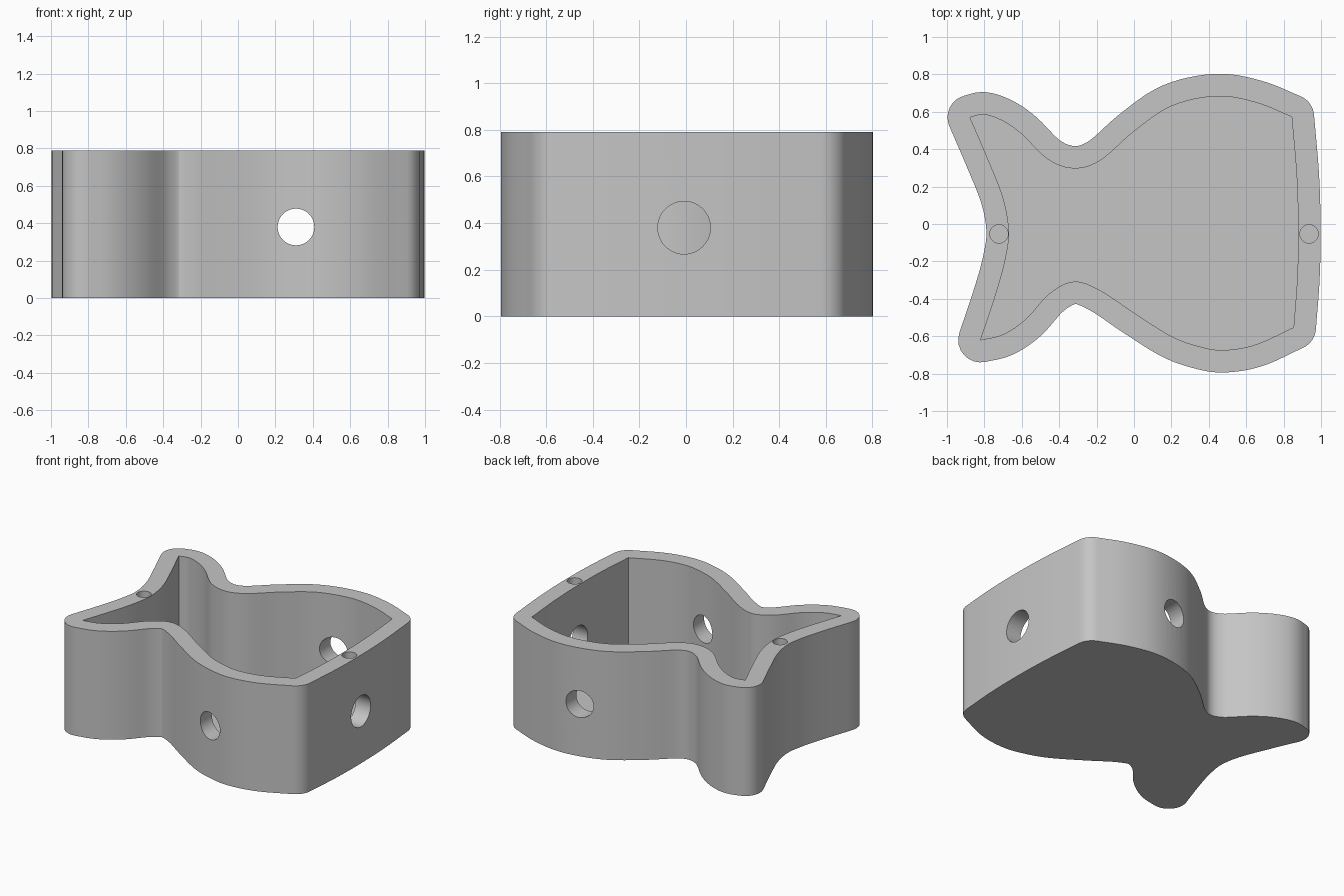
import bpy, bmesh, math
from mathutils import Vector

cube = bpy.data.objects.get("Cube")
if cube:
    bpy.data.objects.remove(cube, do_unlink=True)

HEIGHT, FLOOR, WALL = 0.79, 0.12, 0.12

# Inner outline: four smooth sides meeting at sharp corners, counter-clockwise
nose = [(.853, -.553), (.872, -.3), (.878, -.05), (.87, .25), (.843, .573)]
back = [(.843, .573), (.65, .65), (.44, .683), (.2, .63), (0, .495), (-.18, .34),
        (-.32, .297), (-.46, .345), (-.6, .48), (-.7, .55), (-.8, .585), (-.877, .57)]
tail = [(-.877, .57), (-.78, .345), (-.7, .14), (-.669, -.04), (-.69, -.2),
        (-.74, -.38), (-.82, -.62)]
front = [(-.82, -.62), (-.7, -.59), (-.58, -.51), (-.45, -.37), (-.32, -.308),
         (-.18, -.355), (0, -.475), (.2, -.6), (.35, -.655), (.48, -.674),
         (.65, -.645), (.853, -.553)]


def smooth_side(points, steps=6):
    """Catmull-Rom curve through the points."""
    p = [Vector(q) for q in points]
    p = [2 * p[0] - p[1]] + p + [2 * p[-1] - p[-2]]
    out = []
    for a, b, c, d in zip(p, p[1:], p[2:], p[3:]):
        for i in range(steps):
            t = i / steps
            out.append(b + (c - a) * t / 2 + (a - 2.5 * b + 2 * c - d / 2) * t * t
                       + (1.5 * (b - c) + (d - a) / 2) * t ** 3)
    return out + [p[-2]]


def offset_side(side):
    """Parallel curve one wall thickness outside."""
    out = []
    for i, q in enumerate(side):
        t = (side[min(i + 1, len(side) - 1)] - side[max(i - 1, 0)]).normalized()
        out.append(q + WALL * Vector((t.y, -t.x)))
    return out


def corner_arc(centre, start, end, steps=8):
    """Round the outside of a corner between two offset sides."""
    a, b = start - centre, end - centre
    first = math.atan2(a.y, a.x)
    sweep = (math.atan2(b.y, b.x) - first) % math.tau
    return [centre + WALL * Vector((math.cos(first + sweep * i / steps),
                                    math.sin(first + sweep * i / steps)))
            for i in range(1, steps)]


def prism(name, outline, bottom, top):
    bm = bmesh.new()
    base = bm.faces.new([bm.verts.new((q.x, q.y, bottom)) for q in outline])
    up = bmesh.ops.extrude_face_region(bm, geom=[base])["geom"]
    bmesh.ops.translate(bm, vec=(0, 0, top - bottom),
                        verts=[v for v in up if isinstance(v, bmesh.types.BMVert)])
    bmesh.ops.recalc_face_normals(bm, faces=bm.faces)
    mesh = bpy.data.meshes.new(name)
    bm.to_mesh(mesh)
    bm.free()
    obj = bpy.data.objects.new(name, mesh)
    bpy.context.collection.objects.link(obj)
    return obj


def drill(name, radius, depth, location, rotation=(0, 0, 0)):
    bpy.ops.mesh.primitive_cylinder_add(vertices=48, radius=radius, depth=depth,
                                        location=location, rotation=rotation)
    bpy.context.object.name = name
    return bpy.context.object


sides = [smooth_side(s) for s in (nose, back, tail, front)]
offsets = [offset_side(s) for s in sides]
inner, outer = [], []
for i, side in enumerate(sides):
    inner += side[:-1]
    outer += offsets[i] + corner_arc(side[-1], offsets[i][-1], offsets[(i + 1) % 4][0])

# Fish-shaped container body
body = prism("fish_container", outer, 0, HEIGHT)

# Cavity, side holes and small blind holes in the rim
quarter = math.pi / 2
cutters = [
    prism("cavity_cutter", inner, FLOOR, HEIGHT + .2),
    drill("side_hole_cutter", .098, 3, (.31, 0, .38), (quarter, 0, 0)),
    drill("nose_hole_cutter", .113, .5, (.95, -.008, .38), (0, quarter, 0)),
    drill("tail_rim_hole_cutter", .049, .4, (-.722, -.053, HEIGHT)),
    drill("nose_rim_hole_cutter", .049, .4, (.936, -.053, HEIGHT)),
]
for cutter in cutters:
    cutter.hide_render = True
    mod = body.modifiers.new(cutter.name, "BOOLEAN")
    mod.operation = "DIFFERENCE"
    mod.solver = "EXACT"
    mod.object = cutter

# Bake the cuts and remove the helpers
bpy.context.view_layer.update()
result = bpy.data.meshes.new_from_object(
    body.evaluated_get(bpy.context.evaluated_depsgraph_get()))
body.modifiers.clear()
body.data = result
for cutter in cutters:
    bpy.data.objects.remove(cutter, do_unlink=True)

# Plain grey all over
grey = bpy.data.materials.new("light_grey")
grey.use_nodes = True
colour = (.56, .56, .56, 1)
grey.diffuse_color = colour
grey.node_tree.nodes["Principled BSDF"].inputs["Base Color"].default_value = colour
body.data.materials.clear()
body.data.materials.append(grey)

bpy.ops.object.select_all(action="DESELECT")
body.select_set(True)
bpy.context.view_layer.objects.active = body
bpy.ops.object.shade_smooth_by_angle(angle=math.radians(30))
